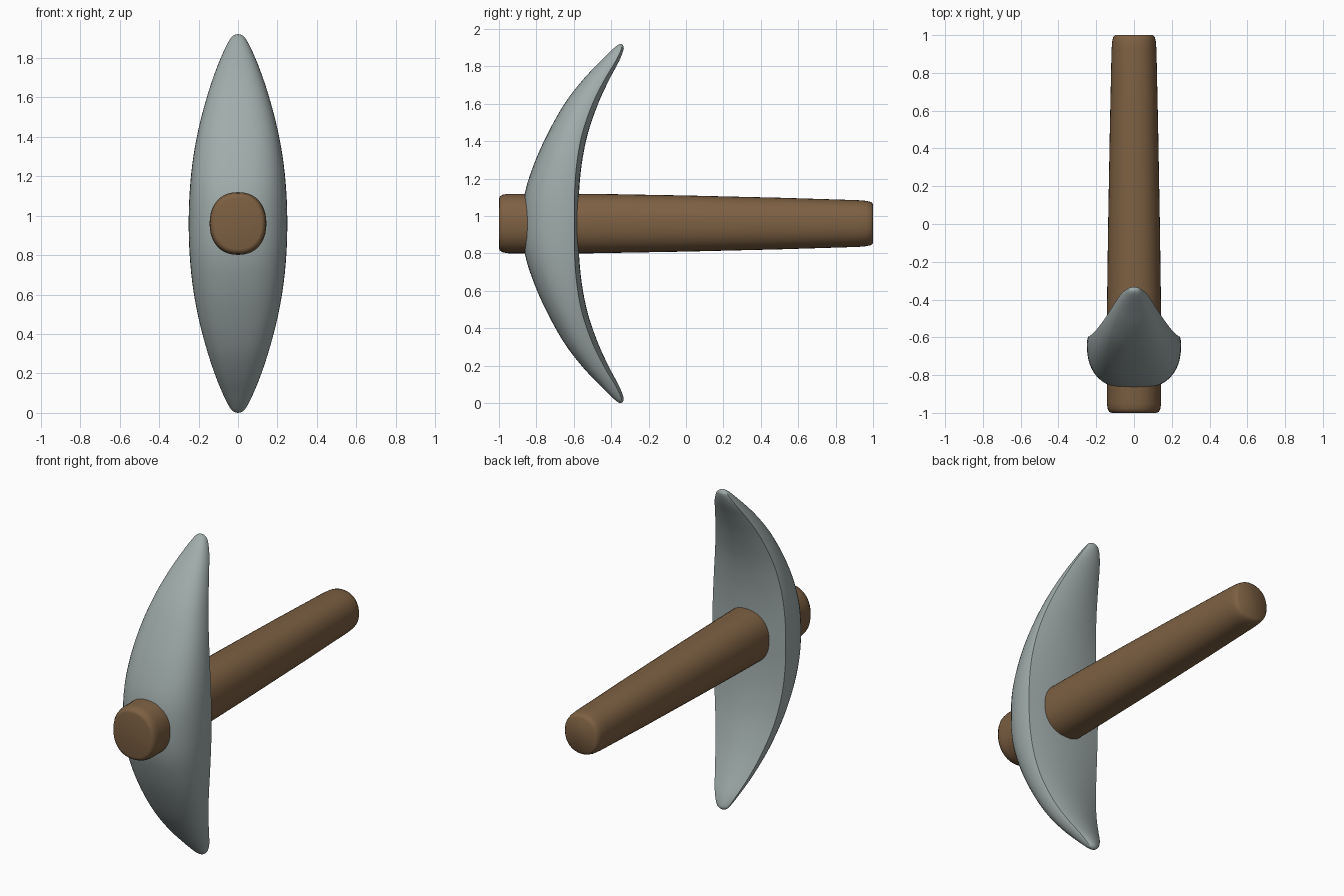
import bpy, bmesh, math

if "Cube" in bpy.data.objects:
    bpy.data.objects.remove(bpy.data.objects["Cube"])

CZ = 0.96  # height of the handle axis


def material(name, rgb):
    m = bpy.data.materials.new(name)
    m.diffuse_color = (*rgb, 1)
    m.use_nodes = True
    m.node_tree.nodes["Principled BSDF"].inputs["Base Color"].default_value = m.diffuse_color
    return m


def spow(v, p):
    return math.copysign(abs(v) ** p, v)


def smooth_rows(rows, steps):
    """Catmull-Rom interpolation through rows of numbers."""
    out = []
    for i in range(len(rows) - 1):
        a, b, c, d = (rows[max(0, min(len(rows) - 1, k))] for k in range(i - 1, i + 3))
        for s in range(steps):
            t = s / steps
            out.append([0.5 * (2 * q + (r - p) * t + (2 * p - 5 * q + 4 * r - u) * t * t
                               + (3 * q - p - 3 * r + u) * t ** 3)
                        for p, q, r, u in zip(a, b, c, d)])
    out.append(list(rows[-1]))
    return out


def loft(name, rings, mat, angle):
    """Skin closed rings of equal length and cap both ends."""
    bm = bmesh.new()
    vr = [[bm.verts.new(p) for p in ring] for ring in rings]
    n = len(vr[0])
    for r0, r1 in zip(vr, vr[1:]):
        for i in range(n):
            j = (i + 1) % n
            bm.faces.new((r0[i], r0[j], r1[j], r1[i]))
    bm.faces.new(vr[0])
    bm.faces.new(vr[-1])
    bmesh.ops.recalc_face_normals(bm, faces=bm.faces)
    me = bpy.data.meshes.new(name)
    bm.to_mesh(me)
    bm.free()
    me.materials.append(mat)
    ob = bpy.data.objects.new(name, me)
    bpy.context.collection.objects.link(ob)
    bpy.ops.object.select_all(action='DESELECT')
    bpy.context.view_layer.objects.active = ob
    ob.select_set(True)
    bpy.ops.object.shade_smooth_by_angle(angle=math.radians(angle))
    return ob


steel = material("grey steel", (0.35, 0.413, 0.407))
wood = material("brown wood", (0.205, 0.117, 0.055))

# Pick head: distance from axis, front y, back y, back bulge, half width
half = [
    (0.00, -0.875, -0.575, 0.022, 0.250),
    (0.16, -0.862, -0.572, 0.024, 0.245),
    (0.32, -0.812, -0.557, 0.027, 0.229),
    (0.48, -0.740, -0.525, 0.030, 0.200),
    (0.64, -0.650, -0.470, 0.030, 0.158),
    (0.77, -0.550, -0.410, 0.025, 0.115),
    (0.87, -0.455, -0.357, 0.018, 0.074),
    (0.93, -0.394, -0.334, 0.013, 0.043),
    (0.952, -0.368, -0.337, 0.008, 0.024),
    (0.96, -0.353, -0.348, 0.002, 0.003),
]
rows = [(-r[0], *r[1:]) for r in reversed(half[1:])] + half


def head_ring(h, front, back, bulge, w):
    rim = back - bulge
    wide = rim - 0.11 * (rim - front)      # widest line, just ahead of the rim
    ring = []
    for i in range(25):                    # rounded front
        a = math.pi * i / 24
        ring.append((w * spow(math.cos(a), 0.8),
                     wide - (wide - front) * spow(math.sin(a), 0.8), CZ + h))
    for i in range(13):                    # gently bulged back
        u = -1 + i / 6
        ring.append((0.975 * w * u, rim + bulge * (1 - u * u), CZ + h))
    return ring


loft("pick_head", [head_ring(*r) for r in smooth_rows(rows, 5)], steel, 40)

# Handle: y, half width, half height, with rounded ends
profile = [(-1.0, 0.118, 0.130), (-0.996, 0.130, 0.145), (-0.98, 0.139, 0.154),
           (-0.95, 0.144, 0.159), (-0.5, 0.144, 0.159), (0.0, 0.137, 0.150),
           (0.5, 0.128, 0.138), (0.92, 0.119, 0.125), (0.965, 0.116, 0.121),
           (0.99, 0.110, 0.115), (1.0, 0.100, 0.104)]
handle = []
for y, rx, rz in profile:
    ring = []
    for i in range(40):
        a = 2 * math.pi * i / 40
        ring.append((rx * spow(math.cos(a), 0.9), y, CZ + rz * spow(math.sin(a), 0.9)))
    handle.append(ring)
loft("handle", handle, wood, 50)
